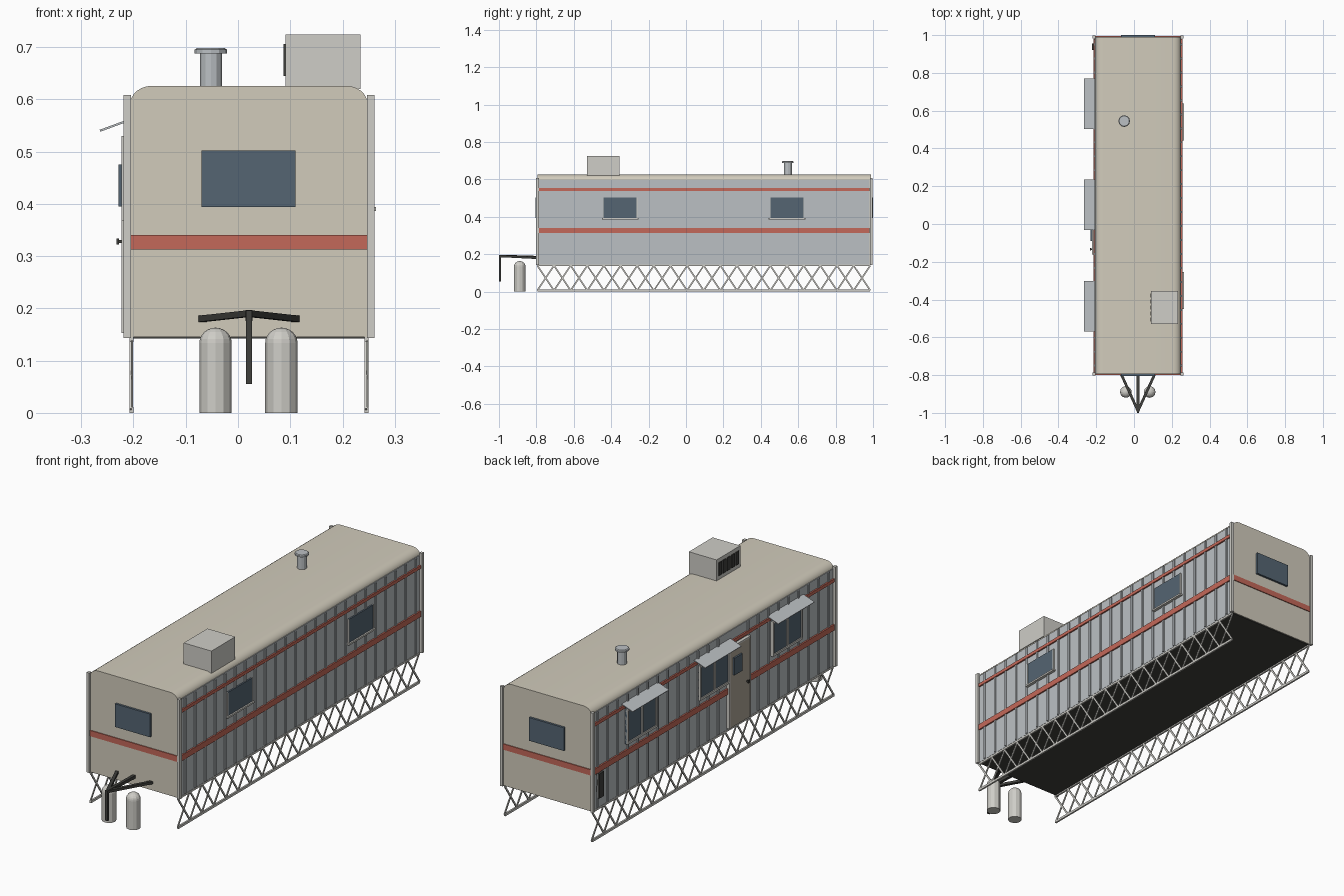
import bpy, bmesh, math
from mathutils import Vector

if "Cube" in bpy.data.objects:
    bpy.data.objects.remove(bpy.data.objects["Cube"])


def mat(name, r, g, b):
    m = bpy.data.materials.new(name)
    m.diffuse_color = (r, g, b, 1)
    m.use_nodes = True
    m.node_tree.nodes["Principled BSDF"].inputs["Base Color"].default_value = m.diffuse_color
    return m


TAN = mat("tan_paint", 0.64, 0.60, 0.50)
METAL = mat("sheet_metal", 0.50, 0.53, 0.55)
RED = mat("red_stripe", 0.55, 0.14, 0.10)
GLASS = mat("dark_glass", 0.09, 0.13, 0.17)
TRIM = mat("pale_trim", 0.62, 0.61, 0.57)
DARK = mat("dark_steel", 0.05, 0.05, 0.045)
DOOR = mat("door_paint", 0.42, 0.38, 0.31)

X0, X1, XC = -0.206, 0.248, 0.021      # side walls and centre line
Y0, Y1 = -0.795, 0.99                  # front and back walls


def finish(name, bm, m):
    bmesh.ops.recalc_face_normals(bm, faces=bm.faces[:])
    me = bpy.data.meshes.new(name)
    bm.to_mesh(me)
    bm.free()
    ob = bpy.data.objects.new(name, me)
    bpy.context.collection.objects.link(ob)
    me.materials.append(m)
    return ob


def add_box(bm, x, y, z):
    vs = bmesh.ops.create_cube(bm, size=1)["verts"]
    for v in vs:
        v.co = Vector([(a + b) / 2 + c * (b - a) for (a, b), c in zip((x, y, z), v.co)])


def boxes(name, m, items):
    bm = bmesh.new()
    for it in items:
        add_box(bm, *it)
    return finish(name, bm, m)


def add_bar(bm, a, b, w, h):
    a, b = Vector(a), Vector(b)
    q = (b - a).to_track_quat('Y', 'Z')
    for v in bmesh.ops.create_cube(bm, size=1)["verts"]:
        v.co = (a + b) / 2 + q @ Vector((v.co.x * w, v.co.y * (b - a).length, v.co.z * h))


def lathe(name, m, x, y, profile, n=12, smooth=False):
    bm = bmesh.new()
    rings = []
    for r, z in profile:
        rings.append([bm.verts.new((x + r * math.cos(2 * math.pi * i / n),
                                    y + r * math.sin(2 * math.pi * i / n), z)) for i in range(n)])
    for a, b in zip(rings, rings[1:]):
        for i in range(n):
            bm.faces.new((a[i], a[(i + 1) % n], b[(i + 1) % n], b[i]))
    bm.faces.new(rings[0])
    bm.faces.new(rings[-1])
    ob = finish(name, bm, m)
    if smooth:
        smooth_it(ob)
    return ob


def smooth_it(ob):
    bpy.ops.object.select_all(action='DESELECT')
    ob.select_set(True)
    bpy.context.view_layer.objects.active = ob
    bpy.ops.object.shade_smooth_by_angle(angle=math.radians(35))


# Body: rounded-roof profile extruded from front to back
half = (X1 - X0) / 2
right = [(half, 0.145)]
for i in range(7):
    t = math.radians(15 * i)
    right.append((half - 0.042 + 0.042 * math.cos(t), 0.592 + 0.034 * math.sin(t)))
prof = right + [(-x, z) for x, z in reversed(right)]
bm = bmesh.new()
f = bm.faces.new([bm.verts.new((XC + x, Y0, z)) for x, z in prof])
ext = bmesh.ops.extrude_face_region(bm, geom=[f])
bmesh.ops.translate(bm, vec=(0, Y1 - Y0, 0),
                    verts=[g for g in ext["geom"] if isinstance(g, bmesh.types.BMVert)])
smooth_it(finish("trailer_body", bm, TAN))
boxes("underfloor", DARK, [((X0 + .004, X1 - .004), (Y0 + .004, Y1 - .004), (0.142, 0.146))])

# Side cladding with ribs, stripes, and corner posts
NR = 24
for side, xw, s in (("left", X0, -1), ("right", X1, 1)):
    def out(d0, d1):
        return tuple(sorted((xw + s * d0, xw + s * d1)))
    boxes(side + "_cladding", METAL, [(out(-.002, .002), (-0.79, 0.98), (0.146, 0.598))])
    boxes(side + "_ribs", METAL,
          [(out(.001, .007), (y - .005, y + .005), (0.15, 0.595))
           for y in [-0.75 + 1.70 * i / (NR - 1) for i in range(NR)]
           if s > 0 or not -0.155 < y < 0.0])
    spans = [(-0.79, 0.98)] if s > 0 else [(-0.79, -0.155), (-0.005, 0.98)]
    boxes(side + "_stripes", RED,
          [(out(.001, .009), sp, (0.313, 0.34)) for sp in spans] +
          [(out(.001, .009), (-0.79, 0.98), (0.538, 0.553))])
    boxes(side + "_corner_posts", TRIM,
          [(out(-.001, .013), y, (0.143, 0.608)) for y in ((-0.803, -0.787), (0.983, 0.998))])

# End stripes and end windows
for end, yw, s in (("front", Y0, -1), ("back", Y1, 1)):
    def outy(d):
        return tuple(sorted((yw - s * .001, yw + s * d)))
    boxes(end + "_stripe", RED, [((X0, X1), outy(.004), (0.313, 0.34))])
    boxes(end + "_window", GLASS, [((-0.07, 0.11), outy(.01), (0.394, 0.502))])

# Right windows with thin frames and sills
for i, y in enumerate((-0.352, 0.54)):
    a, b = y - 0.088, y + 0.088
    boxes(f"right_window_{i}", GLASS, [((X1, X1 + .009), (a, b), (0.394, 0.503))])
    boxes(f"right_window_sill_{i}", TRIM,
          [((X1, X1 + .016), (a - .01, b + .01), (0.386, 0.394)),
           ((X1, X1 + .01), (a - .004, a), (0.394, 0.503)),
           ((X1, X1 + .01), (b, b + .004), (0.394, 0.503))])

# Left windows: two panes, frame, tilted awning
for i, y in enumerate((-0.435, 0.103, 0.637)):
    a, b = y - 0.11, y + 0.11
    z0, z1 = 0.367, 0.53
    xf = (-0.223, X0)
    boxes(f"left_window_{i}", GLASS, [((-0.218, X0), (a, b), (z0, z1))])
    boxes(f"left_window_frame_{i}", TRIM,
          [(xf, (a, a + .01), (z0, z1)), (xf, (b - .01, b), (z0, z1)),
           (xf, (y - .005, y + .005), (z0, z1)),
           (xf, (a, b), (z0, z0 + .01)), (xf, (a, b), (z1 - .01, z1))])
    bm = bmesh.new()
    add_bar(bm, (-0.264, y, 0.540), (-0.207, y, 0.561), 0.267, 0.004)
    finish(f"awning_{i}", bm, METAL)

# Door with window, knob, and a utility vent near the back
boxes("door", DOOR, [((-0.221, X0), (-0.155, -0.008), (0.153, 0.525))])
boxes("door_frame", TRIM, [((-0.223, X0), (-0.161, -0.155), (0.153, 0.53)),
                           ((-0.223, X0), (-0.008, -0.002), (0.153, 0.53)),
                           ((-0.223, X0), (-0.161, -0.002), (0.523, 0.53))])
boxes("door_window", GLASS, [((-0.229, -0.22), (-0.09, -0.032), (0.395, 0.475))])
boxes("door_knob", DARK, [((-0.229, -0.22), (-0.137, -0.131), (0.325, 0.331)),
                          ((-0.233, -0.228), (-0.14, -0.128), (0.322, 0.334))])
boxes("utility_vent", DARK, [((-0.222, X0), (0.92, 0.955), (0.195, 0.31))])

# Rooftop cooling unit with slatted grille
boxes("roof_unit", TRIM, [((0.091, 0.234), (-0.53, -0.355), (0.62, 0.724))])
boxes("roof_unit_grille", DARK,
      [((0.087, 0.092), (y - .011, y + .011), (0.645, 0.706))
       for y in [-0.505 + .0315 * i for i in range(5)]])

# Roof chimney
lathe("roof_vent_pipe", METAL, -0.052, 0.545, [(.021, .62), (.021, .69)])
lathe("roof_vent_cap", METAL, -0.052, 0.545, [(.031, .688), (.031, .695), (.027, .698)])

# Lattice skirts under both sides
N = 20
YA, YB = -0.795, 0.985
for side, x in (("left", -0.204), ("right", 0.246)):
    bm = bmesh.new()
    add_box(bm, (x - .004, x + .004), (YA, YB), (0, 0.011))
    add_box(bm, (x - .004, x + .004), (YA, YB), (0.136, 0.145))
    st = (YB - YA) / N
    for i in range(N):
        a, b = YA + i * st, YA + (i + 1) * st
        add_bar(bm, (x - .0015, a, .006), (x - .0015, b, .139), .004, .008)
        add_bar(bm, (x + .0015, b, .006), (x + .0015, a, .139), .004, .008)
    finish(side + "_lattice_skirt", bm, TRIM)

# Tow hitch: A-frame, centre bar and jack post
bm = bmesh.new()
for x in (-0.07, 0.112):
    add_bar(bm, (0.021, -0.99, 0.190), (x, -0.79, 0.180), .014, .012)
add_bar(bm, (0.021, -0.99, 0.190), (0.021, -0.79, 0.184), .014, .014)
add_box(bm, (0.015, 0.027), (-1.0, -0.988), (0.055, 0.196))
finish("tow_hitch", bm, DARK)

# Gas bottles
dome = [(.031 * math.cos(math.radians(a)), .134 + .029 * math.sin(math.radians(a)))
        for a in (15, 30, 45, 60, 75, 87)]
for i, x in enumerate((-0.043, 0.083)):
    lathe(f"gas_bottle_{i}", TRIM, x, -0.889, [(.031, 0), (.031, .134)] + dome)
